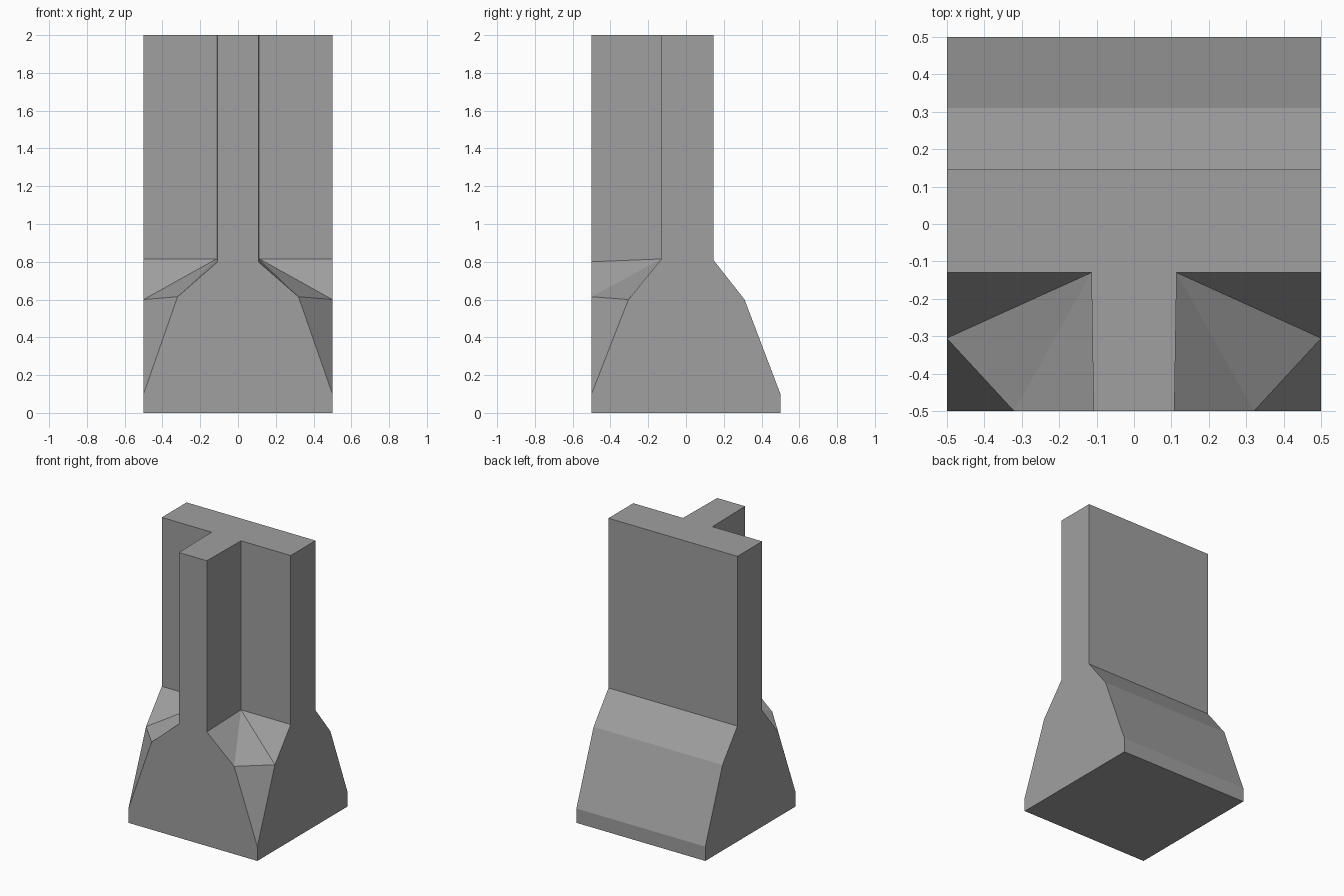
import bpy
import bmesh

cube = bpy.data.objects.get("Cube")
if cube:
    bpy.data.objects.remove(cube, do_unlink=True)

# Single concrete-grey material
GREY = (0.35, 0.35, 0.35, 1)
mat = bpy.data.materials.new("concrete grey")
mat.use_nodes = True
mat.diffuse_color = GREY
mat.node_tree.nodes["Principled BSDF"].inputs["Base Color"].default_value = GREY

HALF, TOP = 0.5, 2.0
bm = bmesh.new()


def points(*coords):
    return [bm.verts.new(c) for c in coords]


# Back profile from base to wall top, at the centre plane and at the outer side
back = [(HALF, 0), (HALF, 0.1), (0.31, 0.6), (0.145, 0.81), (0.145, TOP)]
back_mid = points(*[(0, y, z) for y, z in back])
back_side = points(*[(HALF, y, z) for y, z in back])

# Front of the base and the rib
front_mid, front_mid_top = points((0, -HALF, 0), (0, -HALF, TOP))
front_foot, front_sill = points((HALF, -HALF, 0), (HALF, -HALF, 0.1))
front_shoulder, rib_low, rib_top = points(
    (0.32, -HALF, 0.615), (0.108, -HALF, 0.8), (0.108, -HALF, TOP))

# Inner corner between rib and wall, and the wall's outer front edge
corner_low, corner_top = points((0.114, -0.13, 0.815), (0.114, -0.13, TOP))
wall_low, wall_top = points((HALF, -0.13, 0.815), (HALF, -0.13, TOP))
side_shoulder, = points((HALF, -0.305, 0.6))

# Sloping back strips
for i in range(len(back) - 1):
    bm.faces.new((back_mid[i], back_side[i], back_side[i + 1], back_mid[i + 1]))

for face in (
    # Underside and T-shaped top
    (front_mid, front_foot, back_side[0], back_mid[0]),
    (front_mid_top, rib_top, corner_top, wall_top, back_side[-1], back_mid[-1]),
    # Front and outer side
    (front_mid, front_foot, front_sill, front_shoulder, rib_low, rib_top, front_mid_top),
    (front_foot, *back_side, wall_top, wall_low, side_shoulder, front_sill),
    # Rib flank and wall front
    (rib_low, corner_low, corner_top, rib_top),
    (corner_low, wall_low, wall_top, corner_top),
    # Faceted corner slopes
    (corner_low, side_shoulder, wall_low),
    (corner_low, front_shoulder, side_shoulder),
    (corner_low, rib_low, front_shoulder),
    (front_sill, side_shoulder, front_shoulder),
):
    bm.faces.new(face)

# Mirror the half across x, then merge the flat faces along the middle
bmesh.ops.mirror(bm, geom=bm.verts[:] + bm.edges[:] + bm.faces[:],
                 axis="X", merge_dist=0.001)
bmesh.ops.remove_doubles(bm, verts=bm.verts[:], dist=0.001)
bmesh.ops.recalc_face_normals(bm, faces=bm.faces[:])
middle = [e for e in bm.edges if all(abs(v.co.x) < 0.001 for v in e.verts)]
bmesh.ops.dissolve_edges(bm, edges=middle, use_verts=True)
bmesh.ops.recalc_face_normals(bm, faces=bm.faces[:])

mesh = bpy.data.meshes.new("ribbed_wall_pier")
bm.to_mesh(mesh)
bm.free()
mesh.materials.append(mat)
bpy.context.collection.objects.link(bpy.data.objects.new("ribbed_wall_pier", mesh))
